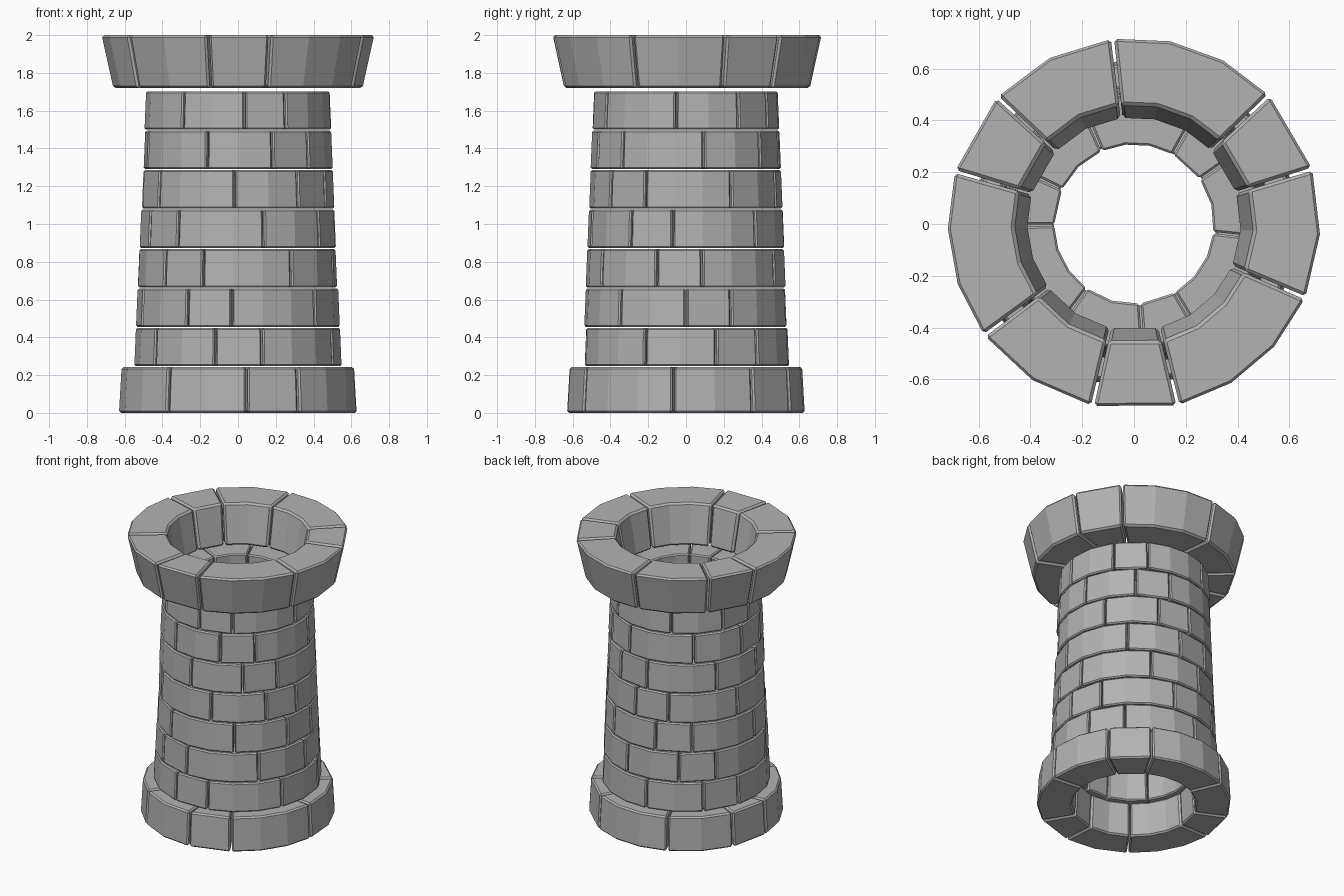
import bpy
import bmesh
from math import cos, sin, radians

cube = bpy.data.objects.get("Cube")
if cube:
    bpy.data.objects.remove(cube, do_unlink=True)

# Stone colour
stone = bpy.data.materials.new("grey_stone")
stone.use_nodes = True
COLOUR = (0.45, 0.45, 0.45, 1)
stone.diffuse_color = COLOUR
stone.node_tree.nodes["Principled BSDF"].inputs["Base Color"].default_value = COLOUR

# Narrow, wide and medium stones: (arc in degrees, facets), repeated three times
PATTERN = [(26.5, 1), (53, 3), (40.5, 2)]
TWIST = 120 / 7
GAP = 1.0


def add_block(bm, start, arc, facets, profile):
    """Sweep a four-point (radius, height) section around part of the ring."""
    first, span = start + GAP / 2, arc - GAP
    sections = []
    for i in range(facets + 1):
        a = radians(first + span * i / facets)
        sections.append([bm.verts.new((r * cos(a), r * sin(a), z)) for r, z in profile])
    for s, t in zip(sections, sections[1:]):
        for k in range(4):
            n = (k + 1) % 4
            bm.faces.new((s[k], s[n], t[n], t[k]))
    bm.faces.new(sections[0])
    bm.faces.new(sections[-1][::-1])


def add_course(name, index, z0, z1, inner, outer, bevel):
    """One ring of stones; inner and outer are (bottom, top) radii."""
    profile = [(inner[0], z0), (outer[0], z0), (outer[1], z1), (inner[1], z1)]
    bm = bmesh.new()
    angle = 2 * TWIST - index * TWIST
    for _ in range(3):
        for arc, facets in PATTERN:
            add_block(bm, angle, arc, facets, profile)
            angle += arc
    bmesh.ops.recalc_face_normals(bm, faces=bm.faces)
    mesh = bpy.data.meshes.new(name)
    bm.to_mesh(mesh)
    bm.free()
    mesh.materials.append(stone)
    obj = bpy.data.objects.new(name, mesh)
    bpy.context.collection.objects.link(obj)
    mod = obj.modifiers.new("chipped_edges", 'BEVEL')
    mod.width = bevel
    mod.segments = 1
    mod.limit_method = 'ANGLE'
    mod.angle_limit = radians(40)


# Wide footing
add_course("base_course", 0, 0, 0.242, (0.405, 0.39), (0.632, 0.618), 0.01)

# Tapering wall
ROWS, PITCH, BOTTOM = 7, 0.2088, 0.247


def wall_radius(z):
    return 0.549 - 0.042 * (z - BOTTOM)


for row in range(ROWS):
    z0 = BOTTOM + row * PITCH
    z1 = z0 + PITCH - 0.006
    outer = (wall_radius(z0), wall_radius(z1))
    inner = tuple(r - 0.18 for r in outer)
    add_course(f"wall_course_{row + 1}", row + 1, z0, z1, inner, outer, 0.008)

# Flared rim
add_course("rim_course", 8, 1.72, 2.0, (0.41, 0.463), (0.66, 0.722), 0.012)
